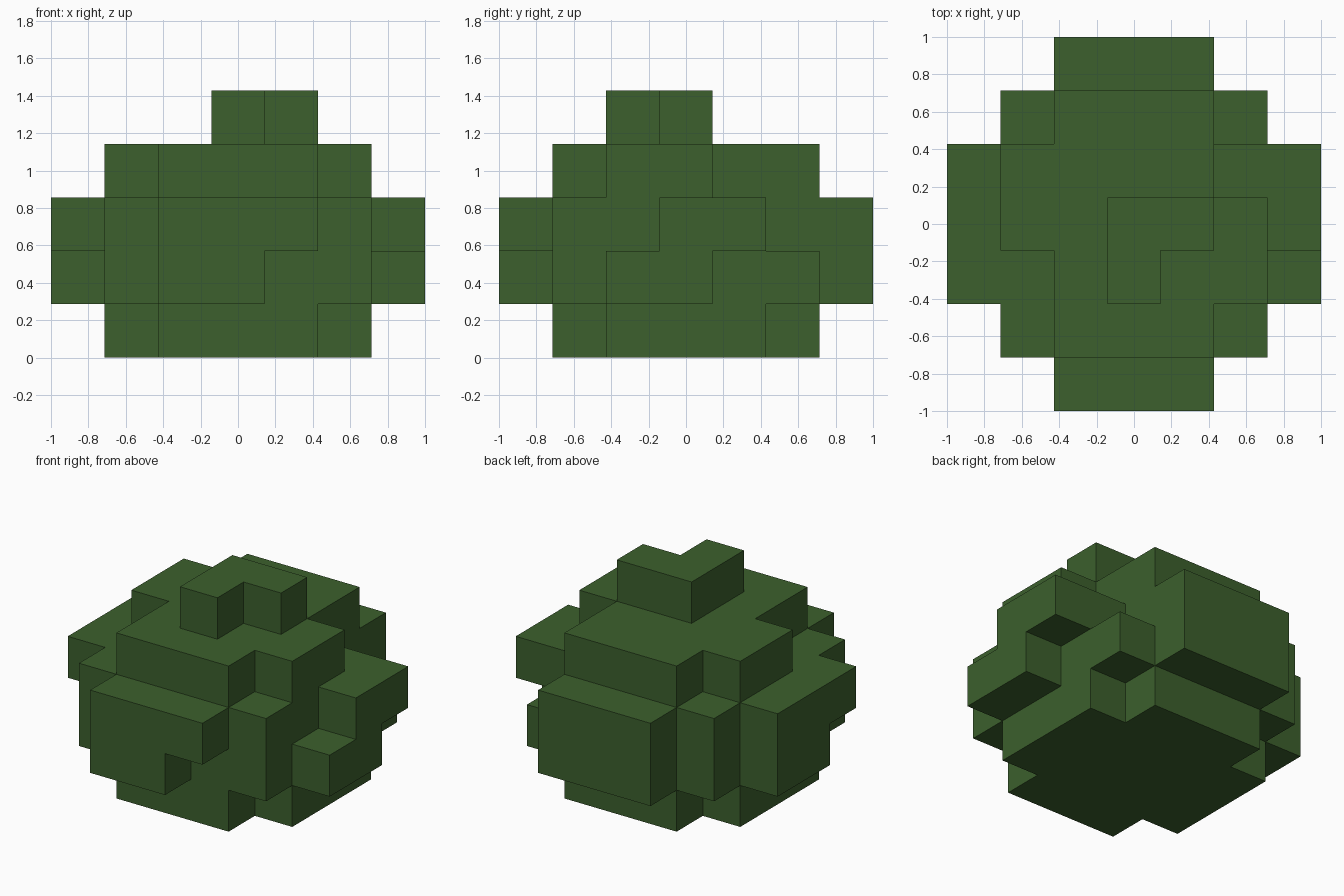
import bpy
import bmesh
from mathutils import Vector

cube = bpy.data.objects.get("Cube")
if cube:
    bpy.data.objects.remove(cube, do_unlink=True)

CELL = 2 / 7  # the bush is a stack of cubes, seven across

leaf_green = bpy.data.materials.new("leaf green")
leaf_green.use_nodes = True
colour = (0.045, 0.117, 0.026, 1)
leaf_green.diffuse_color = colour
leaf_green.node_tree.nodes["Principled BSDF"].inputs["Base Color"].default_value = colour


def block(x0, x1, y0, y1, z0, z1):
    """Grid cells of a box, counted from the centre column; limits inclusive."""
    return {(x, y, z) for x in range(x0, x1 + 1)
            for y in range(y0, y1 + 1) for z in range(z0, z1 + 1)}


cells = set()
# Base: a plus shape, with a wide body above it
cells |= block(-1, 1, -2, 2, 0, 0) | block(-2, 2, -1, 1, 0, 0)
cells |= block(-2, 2, -2, 2, 1, 2)
cells -= block(2, 2, 2, 2, 2, 2)
# Front, back, and side bulges
cells |= block(-1, 1, -3, -3, 2, 2) | block(-1, 0, -3, -3, 1, 1)
cells |= block(-1, 1, 3, 3, 1, 2)
cells |= block(-3, -3, -1, 1, 2, 2) | block(-3, -3, 0, 1, 1, 1)
cells |= block(3, 3, 0, 1, 2, 2) | block(3, 3, -1, 0, 1, 1)
# Upper layer with an offset lobe on each side
cells |= block(-1, 1, -2, 2, 3, 3)
cells |= block(-2, -2, 0, 1, 3, 3) | block(2, 2, -1, 0, 3, 3)
# Crown: an L of three cubes
cells |= block(0, 0, -1, 0, 4, 4) | block(1, 1, 0, 0, 4, 4)

# Skin the cells: one square wherever a cell meets open air
bm = bmesh.new()
for cell in sorted(cells):
    centre = Vector(cell) + Vector((0, 0, 0.5))
    for axis in range(3):
        for sign in (-1, 1):
            normal = Vector((0, 0, 0))
            normal[axis] = sign
            if tuple(int(c + n) for c, n in zip(cell, normal)) in cells:
                continue
            u = Vector((0, 0, 0))
            u[(axis + 1) % 3] = 0.5
            v = normal.cross(u)
            middle = centre + normal / 2
            corners = (middle - u - v, middle + u - v, middle + u + v, middle - u + v)
            bm.faces.new([bm.verts.new(c * CELL) for c in corners])

bmesh.ops.remove_doubles(bm, verts=bm.verts, dist=0.001)
bmesh.ops.dissolve_limit(bm, angle_limit=0.01, verts=bm.verts, edges=bm.edges)

mesh = bpy.data.meshes.new("bush")
bm.to_mesh(mesh)
bm.free()
mesh.materials.append(leaf_green)
bush = bpy.data.objects.new("bush", mesh)
bpy.context.collection.objects.link(bush)
